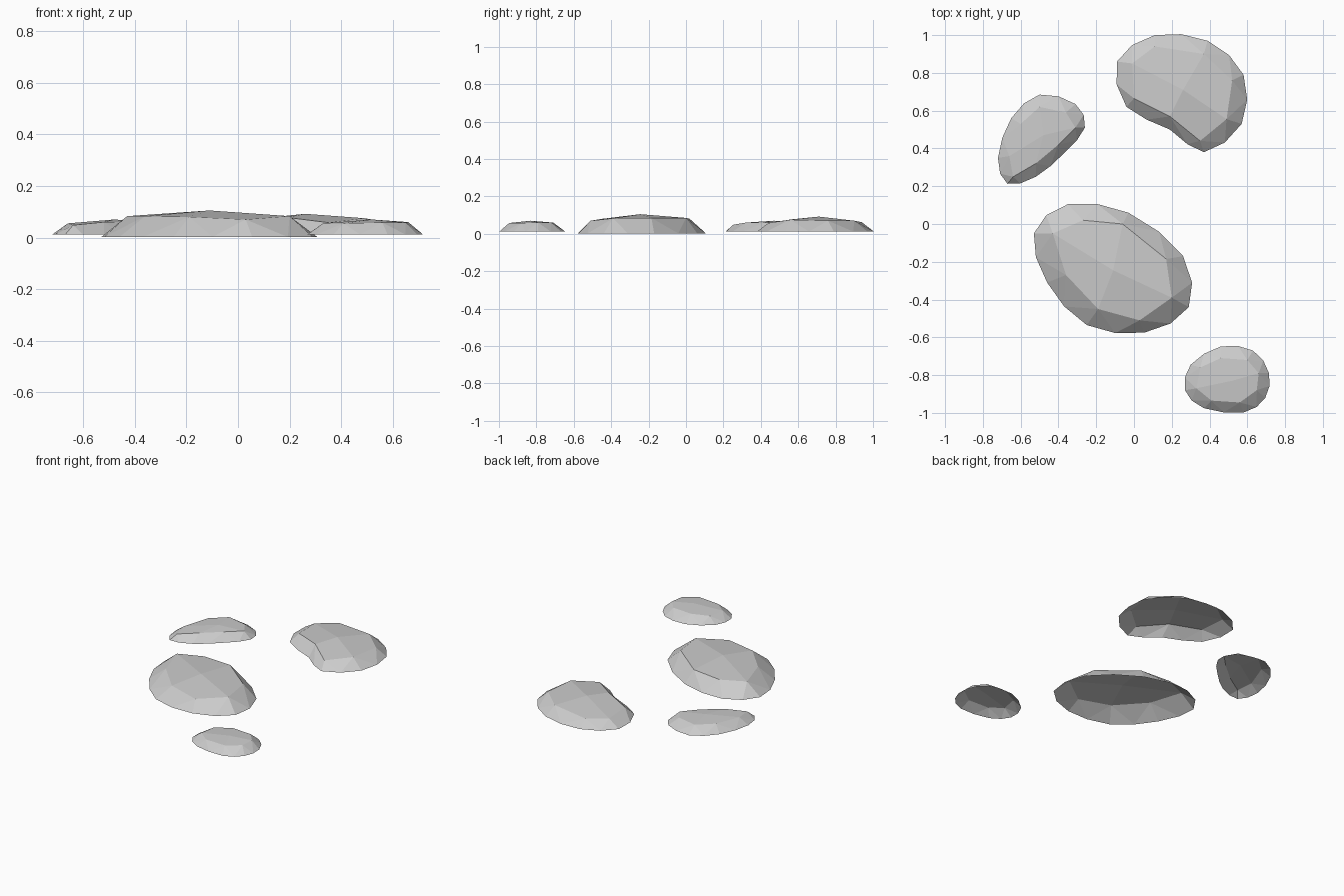
import bpy, bmesh

stone_grey = bpy.data.materials.new("stone grey")
stone_grey.diffuse_color = (0.6, 0.6, 0.6, 1)


def stone(name, base_z, peak, rim, shoulder):
    """Low open-bottomed slab: 16-sided rim, 8-point shoulder, four top quads."""
    bm = bmesh.new()
    n = len(rim)
    # rim corners with spline midpoints between them
    outer = []
    for i in range(n):
        p, a, b, c = (rim[(i + k) % n] for k in (-1, 0, 1, 2))
        mid = [(9 * (a[k] + b[k]) - p[k] - c[k]) / 16 for k in (0, 1)]
        outer += [bm.verts.new((*a, base_z)), bm.verts.new((*mid, base_z))]
    ring = [bm.verts.new(p) for p in shoulder]
    top = bm.verts.new(peak)
    # sloping sides (points run clockwise, so faces are wound backwards)
    for i in range(n):
        j = (i + 1) % n
        o0, o1, o2 = outer[2 * i], outer[2 * i + 1], outer[2 * j]
        bm.faces.new((ring[i], o1, o0))
        bm.faces.new((ring[i], ring[j], o1))
        bm.faces.new((ring[j], o2, o1))
    # crown
    for i in range(0, n, 2):
        bm.faces.new((top, ring[(i + 2) % n], ring[i + 1], ring[i]))
    for f in bm.faces:
        f.normal_update()
        if f.normal.z < 0:
            f.normal_flip()
    mesh = bpy.data.meshes.new(name)
    bm.to_mesh(mesh)
    bm.free()
    mesh.materials.append(stone_grey)
    obj = bpy.data.objects.new(name, mesh)
    bpy.context.collection.objects.link(obj)


# largest stone, in the middle
stone("large_stone", 0.002, (-.11, -.245, .105),
      [(-.53, -.05), (-.35, .105), (-.03, .06), (.26, -.17),
       (.29, -.44), (.055, -.575), (-.25, -.535), (-.46, -.31)],
      [(-.43, -.05, .083), (-.27, .02, .08), (-.06, 0, .085), (.17, -.185, .085),
       (.20, -.39, .083), (.03, -.51, .07), (-.19, -.45, .08), (-.36, -.27, .083)])

# kidney-shaped stone at the back
stone("back_stone", 0.012, (.26, .71, .092),
      [(.39, .97), (.58, .79), (.57, .53), (.37, .38),
       (.19, .50), (-.04, .62), (-.09, .86), (.11, 1.0)],
      [(.37, .90, .07), (.52, .76, .07), (.49, .555, .075), (.35, .44, .058),
       (.19, .57, .078), (0, .665, .065), (-.01, .85, .06), (.11, .94, .062)])

# narrow stone on the left
stone("left_stone", 0.012, (-.48, .47, .07),
      [(-.50, .685), (-.31, .635), (-.26, .51), (-.37, .375),
       (-.52, .25), (-.67, .213), (-.72, .35), (-.65, .56)],
      [(-.50, .62, .06), (-.36, .59, .06), (-.31, .51, .058), (-.40, .42, .062),
       (-.52, .32, .06), (-.64, .25, .048), (-.66, .36, .055), (-.60, .53, .06)])

# small stone at the front
stone("front_stone", 0.012, (.52, -.83, .07),
      [(.46, -.648), (.63, -.67), (.715, -.79), (.695, -.92),
       (.58, -.998), (.37, -.975), (.27, -.88), (.30, -.745)],
      [(.46, -.71, .06), (.60, -.72, .06), (.66, -.79, .06), (.65, -.88, .058),
       (.56, -.945, .058), (.41, -.935, .055), (.33, -.87, .055), (.35, -.76, .055)])
